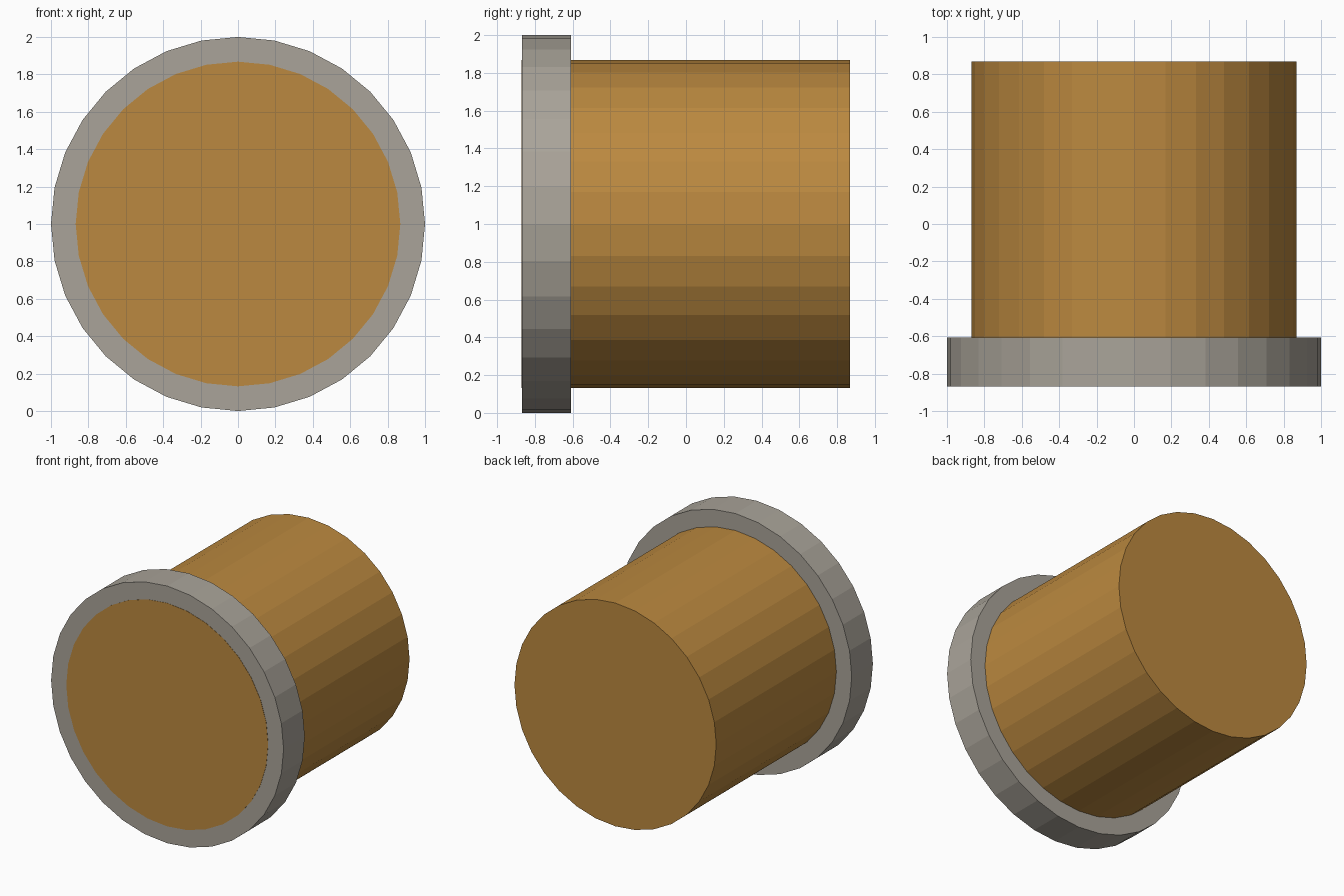
import bpy
import math

if "Cube" in bpy.data.objects:
    bpy.data.objects.remove(bpy.data.objects["Cube"])


def material(name, rgb):
    m = bpy.data.materials.new(name)
    m.diffuse_color = (*rgb, 1.0)
    m.use_nodes = True
    m.node_tree.nodes["Principled BSDF"].inputs["Base Color"].default_value = m.diffuse_color
    return m


def cylinder_along_y(name, radius, y0, y1, mat):
    bpy.ops.mesh.primitive_cylinder_add(
        vertices=32, radius=radius, depth=y1 - y0,
        location=(0, (y0 + y1) / 2, 1.0), rotation=(math.pi / 2, 0, 0))
    obj = bpy.context.object
    obj.name = name
    obj.data.materials.append(mat)
    return obj


brass = material("warm_brass", (0.50, 0.25, 0.05))
grey = material("warm_grey", (0.40, 0.37, 0.32))

# Long barrel, its front cap a hair proud of the collar so it shows cleanly
cylinder_along_y("barrel", 0.868, -0.870, 0.868, brass)

# Wide collar at the front end
cylinder_along_y("front_collar", 1.0, -0.868, -0.608, grey)
